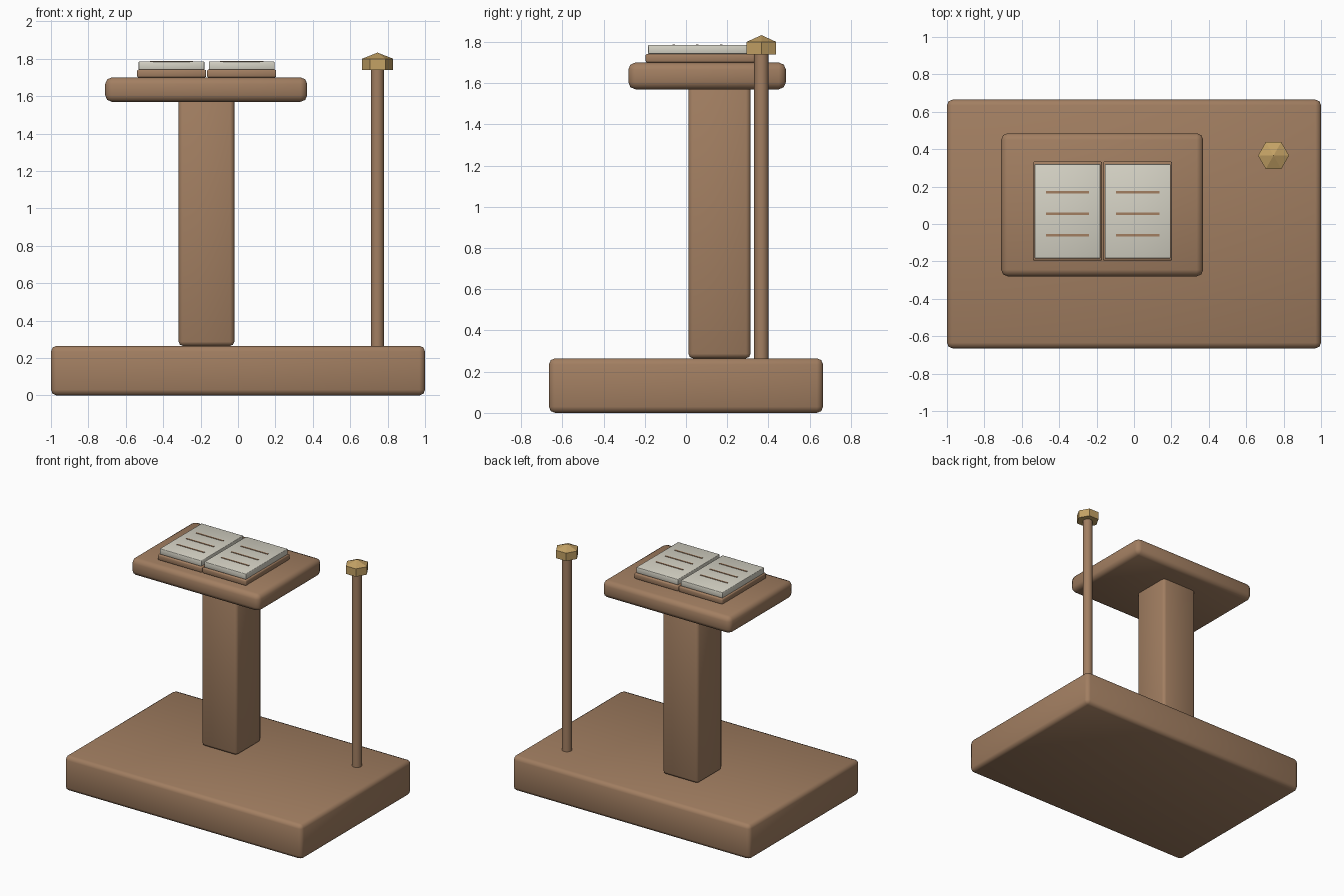
import bpy
import math

cube = bpy.data.objects.get("Cube")
if cube:
    bpy.data.objects.remove(cube, do_unlink=True)


def material(name, rgb):
    m = bpy.data.materials.new(name)
    m.use_nodes = True
    m.diffuse_color = (*rgb, 1)
    bsdf = next(n for n in m.node_tree.nodes if n.type == 'BSDF_PRINCIPLED')
    bsdf.inputs["Base Color"].default_value = (*rgb, 1)
    return m


wood = material("brown wood", (0.36, 0.21, 0.12))
paper = material("off white paper", (0.67, 0.65, 0.56))
brass = material("brass", (0.55, 0.36, 0.13))


def box(name, x, y, z, mat, bevel=0.0, segments=2):
    """Box given by its (min, max) range on each axis, with softened edges."""
    spans = (x, y, z)
    bpy.ops.mesh.primitive_cube_add(size=1, location=[sum(s) / 2 for s in spans])
    ob = bpy.context.object
    ob.name = name
    ob.scale = [s[1] - s[0] for s in spans]
    bpy.ops.object.transform_apply(location=False, rotation=False, scale=True)
    ob.data.materials.append(mat)
    if bevel:
        mod = ob.modifiers.new("soft edges", 'BEVEL')
        mod.width = bevel
        mod.segments = segments
        bpy.ops.object.modifier_apply(modifier=mod.name)
        bpy.ops.object.shade_smooth_by_angle(angle=math.radians(60))
    return ob


# Platform, pillar and table top
box("platform", (-1, 1), (-0.665, 0.665), (0, 0.265), wood, 0.03)
box("pillar", (-0.317, -0.02), (0.012, 0.313), (0.265, 1.6), wood, 0.022)
box("table_top", (-0.71, 0.37), (-0.28, 0.485), (1.57, 1.70), wood, 0.035)

# Open book: cover, pages and written lines on each side of the spine
spine = -0.168
for side, label in ((-1, "right"), (1, "left")):
    def span(a, b):
        return sorted((spine + side * a, spine + side * b))

    box("book_cover_" + label, span(0.002, 0.372), (-0.196, 0.334),
        (1.70, 1.742), wood, 0.008)
    box("book_pages_" + label, span(0.012, 0.363), (-0.184, 0.32),
        (1.742, 1.785), paper, 0.004)
    for i in range(3):
        y = 0.17 - 0.115 * i
        box(f"text_line_{label}_{i + 1}", span(0.073, 0.303),
            (y - 0.006, y + 0.006), (1.782, 1.788), wood)

# Round pole
px, py = 0.746, 0.366
bpy.ops.mesh.primitive_cylinder_add(vertices=16, radius=0.035, depth=1.485,
                                    location=(px, py, 1.0025))
pole = bpy.context.object
pole.name = "pole"
pole.data.materials.append(wood)
bpy.ops.object.shade_smooth_by_angle(angle=math.radians(40))

# Six-sided cap with a low pointed roof, corners along x
bpy.ops.mesh.primitive_cylinder_add(vertices=6, radius=0.083, depth=0.06,
                                    location=(px, py, 1.77),
                                    rotation=(0, 0, math.radians(30)))
cap = bpy.context.object
cap.name = "pole_cap"
bpy.ops.mesh.primitive_cone_add(vertices=6, radius1=0.083, depth=0.033,
                                location=(px, py, 1.8165),
                                rotation=(0, 0, math.radians(30)))
roof = bpy.context.object
roof.name = "pole_cap_roof"
for ob in (cap, roof):
    ob.data.materials.append(brass)
